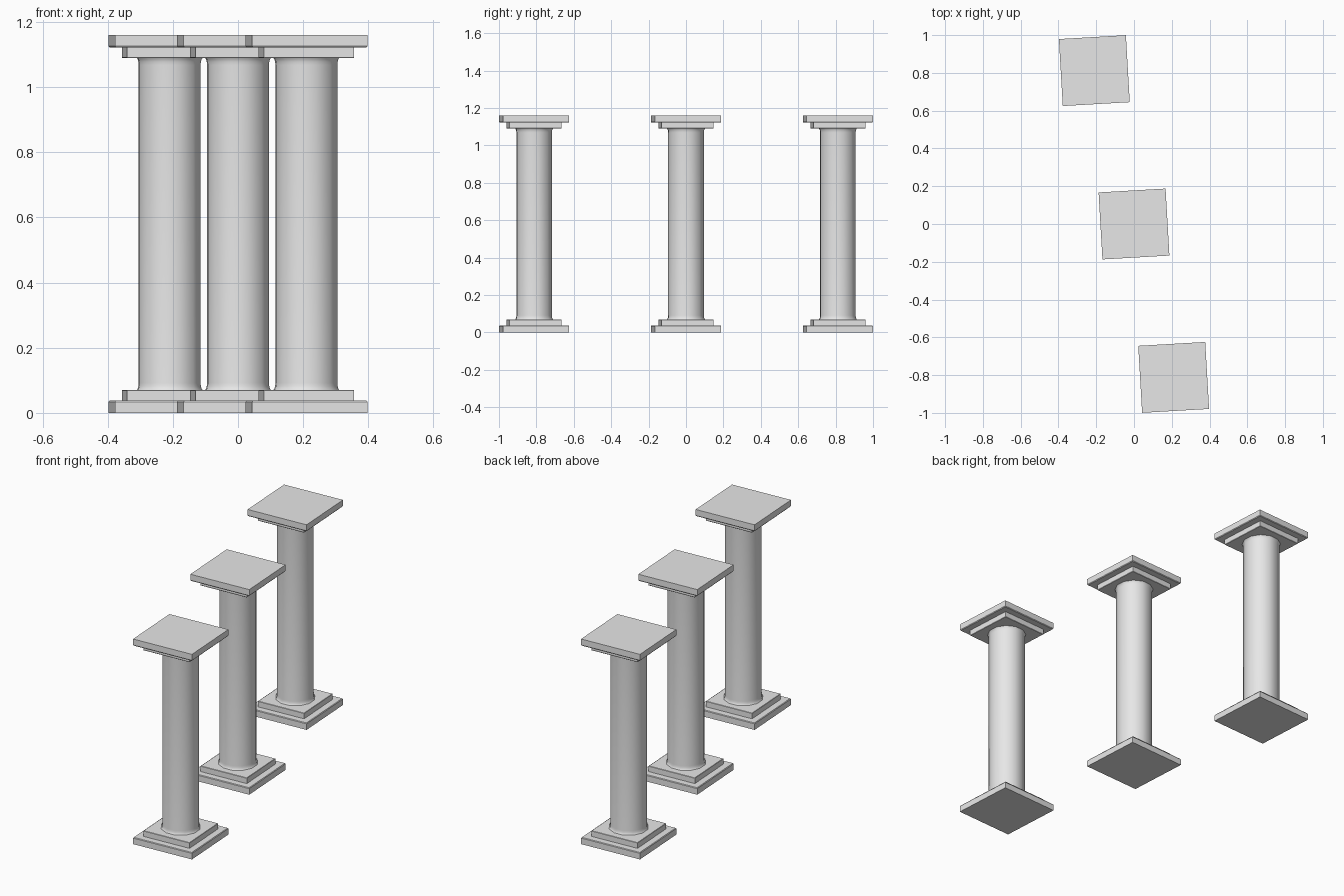
import bpy, bmesh, math

cube = bpy.data.objects.get("Cube")
if cube:
    bpy.data.objects.remove(cube, do_unlink=True)

HEIGHT = 1.16
TURN = math.radians(3.3)
CENTRES = {"front": (0.21, -0.812), "middle": (0, 0), "back": (-0.21, 0.812)}

stone = bpy.data.materials.new("grey stone")
stone.use_nodes = True
stone.diffuse_color = (0.8, 0.8, 0.8, 1)
stone.node_tree.nodes["Principled BSDF"].inputs["Base Color"].default_value = (0.8, 0.8, 0.8, 1)


def stack(name, sides, profile, centre, smooth=False):
    """Join regular polygon rings, given as (radius, height), into a closed solid."""
    bm = bmesh.new()
    rings = []
    for radius, z in profile:
        angles = [2 * math.pi * (i + 0.5) / sides for i in range(sides)]
        rings.append([bm.verts.new((radius * math.cos(a), radius * math.sin(a), z)) for a in angles])
    for low, high in zip(rings, rings[1:]):
        for i in range(sides):
            j = (i + 1) % sides
            bm.faces.new((low[i], low[j], high[j], high[i]))
    bm.faces.new(rings[0][::-1])
    bm.faces.new(rings[-1])
    bmesh.ops.recalc_face_normals(bm, faces=bm.faces)
    mesh = bpy.data.meshes.new(name)
    bm.to_mesh(mesh)
    bm.free()
    mesh.materials.append(stone)
    obj = bpy.data.objects.new(name, mesh)
    obj.location = (*centre, 0)
    obj.rotation_euler.z = TURN
    bpy.context.collection.objects.link(obj)
    if smooth:
        bpy.ops.object.select_all(action="DESELECT")
        obj.select_set(True)
        bpy.context.view_layer.objects.active = obj
        bpy.ops.object.shade_smooth_by_angle(angle=math.radians(40))


def mirrored(profile):
    """Flip a profile from the foot of the column to its head."""
    return [(r, HEIGHT - z) for r, z in reversed(profile)]


def square(side, low, high, chamfer):
    """Square slab profile with a fine chamfer on its inner edge."""
    r = side / math.sqrt(2)
    return [(r, low), (r, high - chamfer), (r - chamfer, high)]


slab = square(0.355, 0, 0.038, 0.004)
step = square(0.278, 0.038, 0.07, 0.002)
flare = [(0.103, 0.07), (0.1, 0.075), (0.098, 0.082), (0.097, 0.092)]

for place, centre in CENTRES.items():
    # Square base and matching capital
    stack(place + "_base_slab", 4, slab, centre)
    stack(place + "_base_step", 4, step, centre)
    stack(place + "_capital_step", 4, mirrored(step), centre)
    stack(place + "_capital_slab", 4, mirrored(slab), centre)
    # Round shaft, flared at both ends
    stack(place + "_shaft", 12, flare + mirrored(flare), centre, smooth=True)
